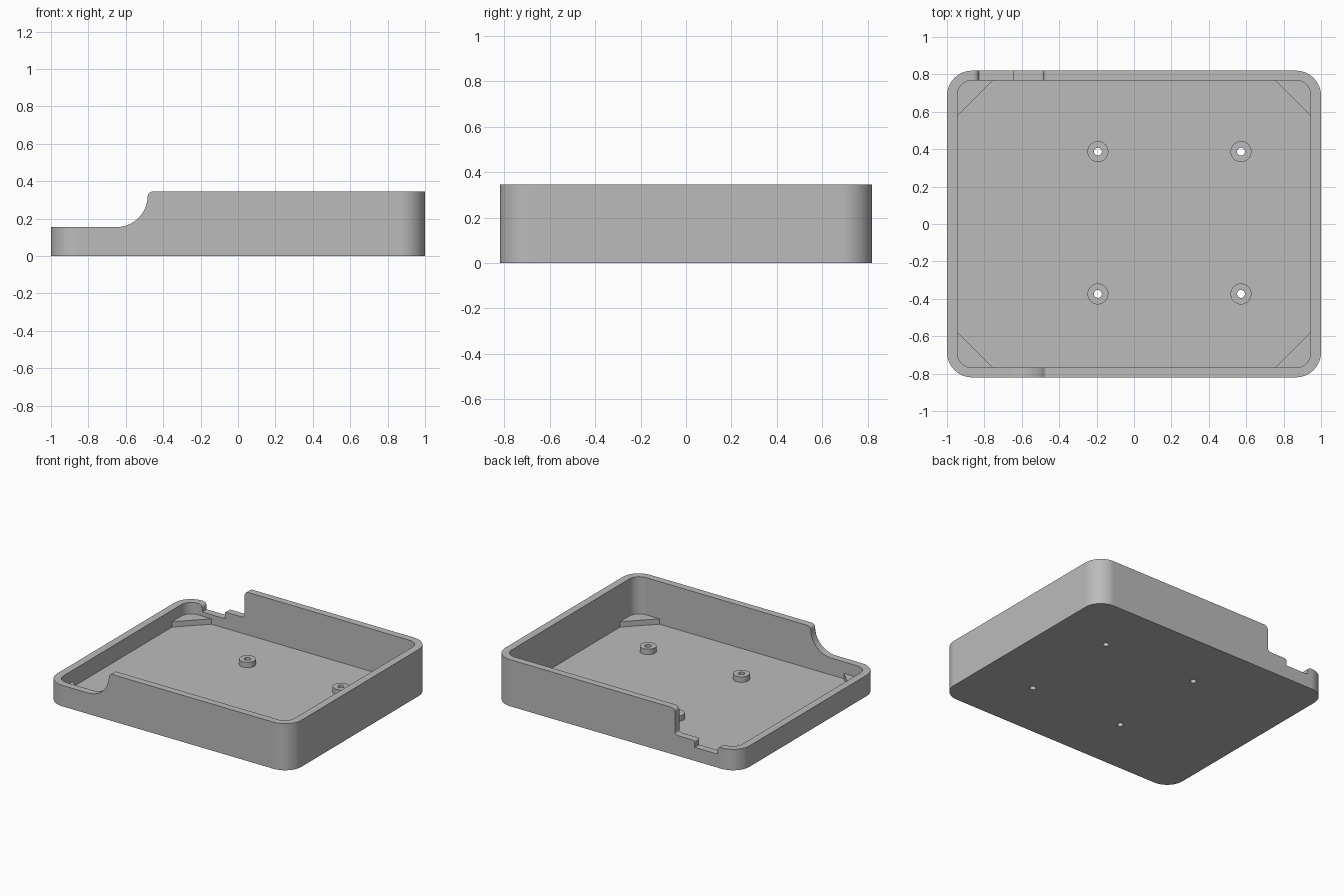
import bpy, bmesh, math

if "Cube" in bpy.data.objects:
    bpy.data.objects.remove(bpy.data.objects["Cube"])

# Single grey material
grey = bpy.data.materials.new("plain grey")
grey.use_nodes = True
GREY = (0.5, 0.5, 0.5, 1)
grey.diffuse_color = GREY
grey.node_tree.nodes["Principled BSDF"].inputs["Base Color"].default_value = GREY


def arc(cx, cy, r, start, end, steps=12):
    """Points on a circular arc, angles in degrees."""
    angles = [math.radians(start + (end - start) * i / steps) for i in range(steps + 1)]
    return [(cx + r * math.cos(a), cy + r * math.sin(a)) for a in angles]


def rounded_rect(hx, hy, r):
    pts = []
    for i, (sx, sy) in enumerate([(1, 1), (-1, 1), (-1, -1), (1, -1)]):
        pts += arc(sx * (hx - r), sy * (hy - r), r, 90 * i, 90 * i + 90)
    return pts


def circle(cx, cy, r):
    return arc(cx, cy, r, 0, 360, 32)[:-1]


def prism(name, pts, lo, hi, axis="z"):
    """Extrude a closed profile along z (xy profile) or y (xz profile)."""
    place = (lambda p, h: (p[0], p[1], h)) if axis == "z" else (lambda p, h: (p[0], h, p[1]))
    bm = bmesh.new()
    face = bm.faces.new([bm.verts.new(place(p, lo)) for p in pts])
    shift = (0, 0, hi - lo) if axis == "z" else (0, hi - lo, 0)
    ext = bmesh.ops.extrude_face_region(bm, geom=[face])["geom"]
    bmesh.ops.translate(bm, vec=shift, verts=[v for v in ext if isinstance(v, bmesh.types.BMVert)])
    bmesh.ops.recalc_face_normals(bm, faces=bm.faces)
    mesh = bpy.data.meshes.new(name)
    bm.to_mesh(mesh)
    bm.free()
    mesh.materials.append(grey)
    obj = bpy.data.objects.new(name, mesh)
    bpy.context.collection.objects.link(obj)
    return obj


def cut(obj, cutter):
    """Subtract the cutter, bake the result and drop the cutter."""
    mod = obj.modifiers.new("cut", "BOOLEAN")
    mod.operation, mod.solver, mod.object = "DIFFERENCE", "EXACT", cutter
    baked = bpy.data.meshes.new_from_object(
        obj.evaluated_get(bpy.context.evaluated_depsgraph_get()))
    obj.modifiers.clear()
    obj.data = baked
    bpy.data.objects.remove(cutter)


def finish(obj):
    bpy.ops.object.select_all(action="DESELECT")
    obj.select_set(True)
    bpy.context.view_layer.objects.active = obj
    bpy.ops.object.shade_smooth_by_angle(angle=math.radians(30))
    obj.modifiers.new("even shading", "WEIGHTED_NORMAL").keep_sharp = True


TOP, LOW, FLOOR, BOSS = 0.345, 0.155, 0.03, 0.07
CLIFF, ROUND = -0.483, 0.028

# Open tray with rounded corners
tray = prism("tray", rounded_rect(1, 0.82, 0.135), 0, TOP)
cut(tray, prism("cavity", rounded_rect(0.945, 0.768, 0.08), FLOOR, 0.5))

# Lowered end with a swept curve up to full height
sweep = [(-1.1, LOW)] + arc(-0.65, LOW + 0.167, 0.167, -90, -5)
sweep += arc(CLIFF + ROUND, TOP - ROUND, ROUND, 180, 90, 8)
sweep += [(CLIFF + ROUND, 0.45), (-1.1, 0.45)]
cut(tray, prism("low_end_cutter", sweep, -1, 1, "y"))

# Stepped port opening in the back wall
port = [(-0.86, 0.2)] + arc(-0.86, LOW - 0.03, 0.03, 90, 0, 8)
port += [(-0.83, 0.1), (-0.645, 0.1)]
port += arc(-0.635, 0.14, 0.01, 180, 90, 4)
port += arc(CLIFF - 0.025, 0.175, 0.025, -90, 0, 8)
port += [(CLIFF, 0.318), (-0.6, 0.4)]
cut(tray, prism("port_cutter", port, 0.6, 1, "y"))

# Four standoffs with screw holes through the floor
for x, side in ((-0.193, "right"), (0.572, "left")):
    for y, end in ((-0.374, "front"), (0.387, "back")):
        post = prism(f"{end}_{side}_standoff", circle(x, y, 0.056), FLOOR - 0.01, BOSS)
        for part in (tray, post):
            cut(part, prism("screw_hole", circle(x, y, 0.021), -0.1, 0.2))
        finish(post)

# Triangular corner gussets
for sx, side in ((-1, "right"), (1, "left")):
    for sy, end in ((-1, "front"), (1, "back")):
        tri = [(0.95, 0.573), (0.95, 0.773), (0.75, 0.773)]
        finish(prism(f"{end}_{side}_gusset", [(sx * x, sy * y) for x, y in tri],
                     FLOOR - 0.01, BOSS))

finish(tray)
